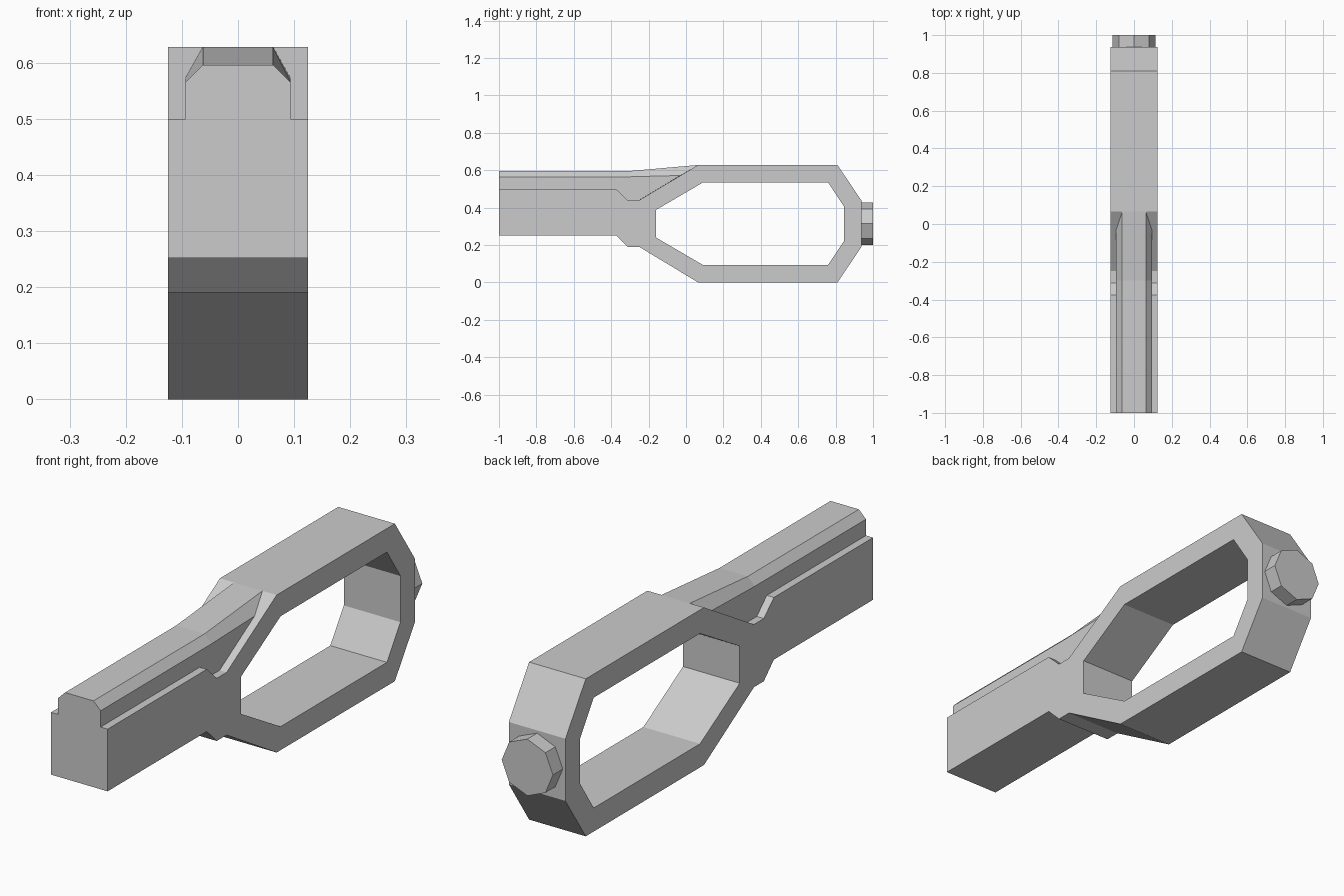
import bpy, bmesh
from math import radians
from mathutils import Matrix

cube = bpy.data.objects.get("Cube")
if cube:
    bpy.data.objects.remove(cube, do_unlink=True)

COLOR = (0.6, 0.6, 0.6, 1)
grey = bpy.data.materials.new("plain_grey")
grey.use_nodes = True
grey.diffuse_color = COLOR
grey.node_tree.nodes["Principled BSDF"].inputs["Base Color"].default_value = COLOR

HALF = 0.125   # half width of the body
MID = 0.314    # height of the centre line


def finish(bm, name):
    bmesh.ops.recalc_face_normals(bm, faces=bm.faces)
    mesh = bpy.data.meshes.new(name)
    bm.to_mesh(mesh)
    bm.free()
    mesh.materials.append(grey)
    obj = bpy.data.objects.new(name, mesh)
    bpy.context.collection.objects.link(obj)
    return obj


def loop_edges(bm, points, x):
    verts = [bm.verts.new((x, y, z)) for y, z in points]
    return [bm.edges.new((a, b)) for a, b in zip(verts, verts[1:] + verts[:1])]


# Frame and bar: side outline with an eight-sided opening
outline = [(-1, .252), (-.375, .252), (-.312, .19), (-.25, .19), (.065, 0), (.81, 0),
           (.938, .19), (.938, .438), (.81, .628), (.065, .628), (-.25, .44),
           (-.312, .44), (-.375, .5), (-1, .5)]
opening = [(-.16, .24), (.09, .094), (.76, .094), (.845, .222),
           (.845, .406), (.76, .534), (.09, .534), (-.16, .388)]
bm = bmesh.new()
edges = loop_edges(bm, outline, -HALF) + loop_edges(bm, opening, -HALF)
bmesh.ops.triangle_fill(bm, edges=edges, use_beauty=True, normal=(1, 0, 0))
side = bmesh.ops.extrude_face_region(bm, geom=bm.faces[:], use_keep_orig=True)
bmesh.ops.translate(bm, vec=(2 * HALF, 0, 0),
                    verts=[g for g in side["geom"] if isinstance(g, bmesh.types.BMVert)])
finish(bm, "frame_and_bar")

# Chamfered top rail: rows of (base, shoulder, crest), mirrored across x
widths = (.094, .094, .0625)
rows = [((-1, .5), (-1, .565), (-1, .596)),
        ((-.375, .5), (-.375, .565), (-.375, .596)),
        ((-.312, .44), (-.3, .565), (-.3, .596)),
        ((-.25, .44), (-.03, .572), (.065, .628))]
bm = bmesh.new()
rings = []
for row in rows:
    left = [bm.verts.new((w, y, z)) for w, (y, z) in zip(widths, row)]
    right = [bm.verts.new((-w, y, z)) for w, (y, z) in zip(widths, row)]
    rings.append(left + right[::-1])
for a, b in zip(rings, rings[1:]):
    for i in range(6):
        j = (i + 1) % 6
        bm.faces.new((a[i], a[j], b[j], b[i]))
bm.faces.new(rings[0])
bm.faces.new(rings[-1])
finish(bm, "top_rail")

# Eight-sided knob on the back
bm = bmesh.new()
place = Matrix.Translation((0, .964, MID)) @ Matrix.Rotation(radians(90), 4, 'X')
bmesh.ops.create_cone(bm, cap_ends=True, segments=8, radius1=.113, radius2=.113,
                      depth=.072, matrix=place)
finish(bm, "back_knob")
